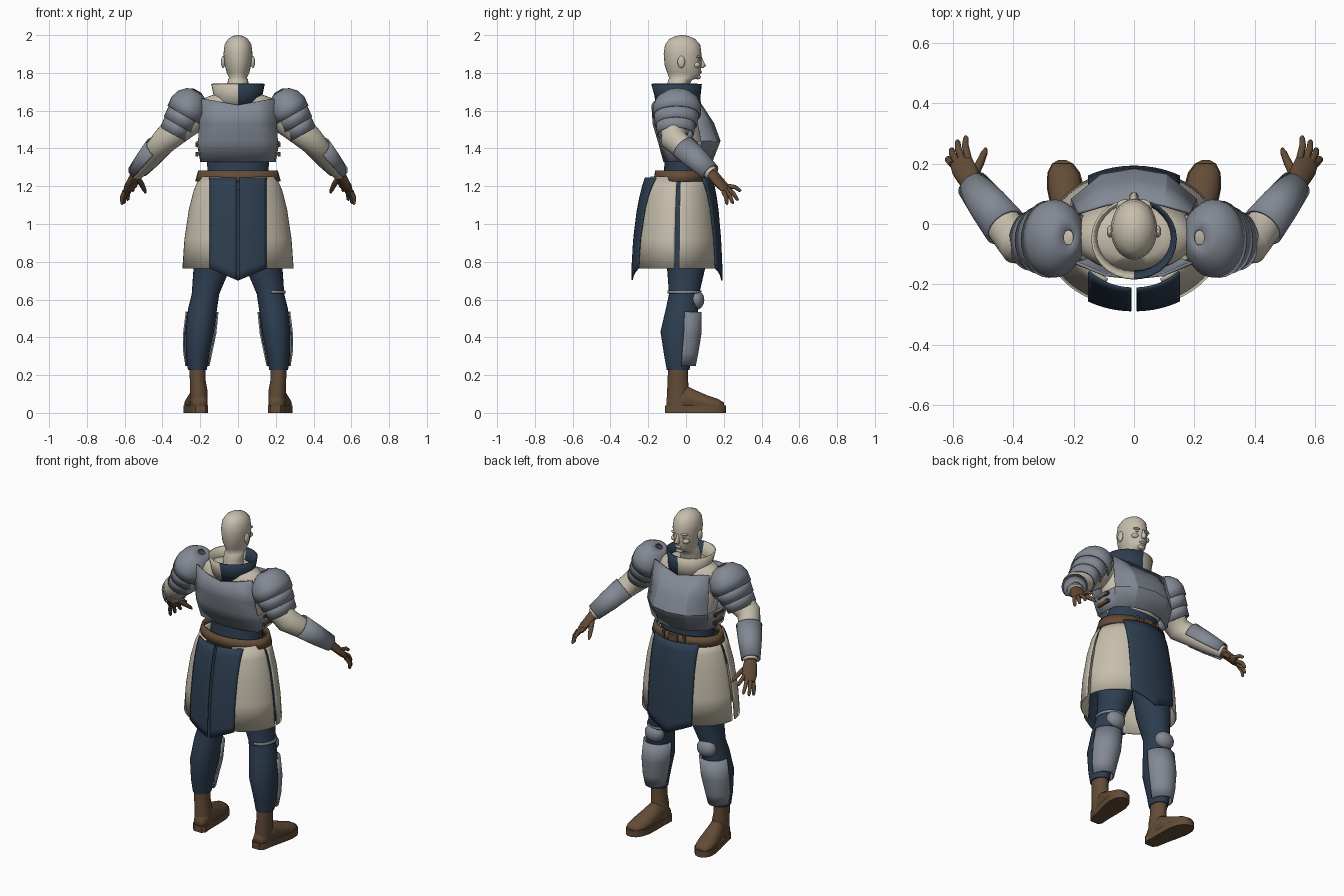
import bpy, bmesh, math
from mathutils import Vector

old = bpy.data.objects.get("Cube")
if old:
    bpy.data.objects.remove(old, do_unlink=True)


def material(name, rgb):
    m = bpy.data.materials.new(name)
    m.use_nodes = True
    m.diffuse_color = (*rgb, 1)
    m.node_tree.nodes["Principled BSDF"].inputs["Base Color"].default_value = (*rgb, 1)
    return m


CREAM = material("cream", (0.57, 0.52, 0.42))
BLUE = material("navy_cloth", (0.026, 0.047, 0.08))
LEATHER = material("brown_leather", (0.125, 0.072, 0.038))
STEEL = material("steel", (0.225, 0.25, 0.295))


def finish(name, bm, mats, mirror=False, thick=0, sharp=40, rule=None):
    """Turn a bmesh into a shaded object with optional mirror and thickness."""
    bmesh.ops.recalc_face_normals(bm, faces=bm.faces)
    for f in bm.faces:
        f.smooth = True
        if rule:
            f.material_index = rule(f.calc_center_median())
    for e in bm.edges:
        if len(e.link_faces) == 2 and e.calc_face_angle(0) > math.radians(sharp):
            e.smooth = False
    me = bpy.data.meshes.new(name)
    bm.to_mesh(me)
    bm.free()
    for m in mats if isinstance(mats, list) else [mats]:
        me.materials.append(m)
    ob = bpy.data.objects.new(name, me)
    bpy.context.collection.objects.link(ob)
    if mirror:
        ob.modifiers.new("mirror", "MIRROR")
    if thick:
        s = ob.modifiers.new("thickness", "SOLIDIFY")
        s.thickness, s.offset = thick, 0
    return ob


def skin(name, rows, mats, closed=False, caps=False, keep=None, **kw):
    """Join rows of points into a surface."""
    bm = bmesh.new()
    vs = [[bm.verts.new(p) for p in row] for row in rows]
    n = len(rows[0])
    for a, b in zip(vs, vs[1:]):
        for i in range(n if closed else n - 1):
            j = (i + 1) % n
            quad = (a[i], a[j], b[j], b[i])
            if not keep or keep(sum((v.co for v in quad), Vector()) / 4):
                bm.faces.new(quad)
    if caps:
        bm.faces.new(vs[0])
        bm.faces.new(vs[-1])
    return finish(name, bm, mats, **kw)


def sweep(name, rings, mats, up=(0, 1, 0), axis=None, n=28, arc=None, caps=True, **kw):
    """Elliptical rings (x, y, z, side radius, up radius) along a path."""
    cs = [Vector(r[:3]) for r in rings]
    rows = []
    for i, r in enumerate(rings):
        t = Vector(axis) if axis else cs[min(i + 1, len(cs) - 1)] - cs[max(i - 1, 0)]
        t.normalize()
        v = Vector(up) - t * t.dot(Vector(up))
        v.normalize()
        u = v.cross(t)
        a0, a1 = arc or (0, 360)
        steps = n if arc is None else n + 1
        angs = [math.radians(a0 + (a1 - a0) * k / n) for k in range(steps)]
        rows.append([cs[i] + u * r[3] * math.cos(a) + v * r[4] * math.sin(a) for a in angs])
    return skin(name, rows, mats, closed=arc is None, caps=caps and arc is None, **kw)


def ball(name, loc, size, mat, mirror=False):
    bm = bmesh.new()
    bmesh.ops.create_uvsphere(bm, u_segments=20, v_segments=12, radius=1)
    for v in bm.verts:
        v.co = Vector([c + p * s for c, p, s in zip(loc, v.co, size)])
    return finish(name, bm, mat, mirror)


def box(name, loc, size, mat, mirror=False):
    bm = bmesh.new()
    bmesh.ops.create_cube(bm, size=1)
    for v in bm.verts:
        v.co = Vector([c + p * s for c, p, s in zip(loc, v.co, size)])
    return finish(name, bm, mat, mirror)


UP = (0, 0, 1)

# Head, neck and face
sweep("head", [(0, -.05, 1.6, .065, .065), (0, -.045, 1.73, .055, .058), (0, -.03, 1.763, .054, .063),
               (0, -.01, 1.773, .047, .08), (0, -.011, 1.80, .06, .088), (0, -.015, 1.84, .07, .098),
               (0, -.018, 1.9, .077, .1), (0, -.018, 1.95, .071, .093), (0, -.02, 1.98, .052, .068),
               (0, -.02, 1.995, .027, .034), (0, -.02, 2.0, .006, .008)], CREAM, axis=UP, sharp=75)
ball("ear", (.079, -.025, 1.858), (.011, .02, .032), CREAM, True)
sweep("nose", [(0, .074, 1.885, .007, .01), (0, .08, 1.86, .009, .014), (0, .086, 1.838, .016, .02),
               (0, .08, 1.826, .011, .012)], CREAM, axis=UP, n=12, sharp=75)
ball("brow", (.03, .064, 1.885), (.026, .017, .007), CREAM, True)
ball("cheek", (.038, .056, 1.842), (.022, .02, .016), CREAM, True)
ball("eye", (.03, .066, 1.868), (.014, .01, .006), CREAM, True)
ball("lips", (0, .073, 1.804), (.022, .011, .008), CREAM)
ball("chin", (0, .062, 1.778), (.024, .017, .012), CREAM)

# Two-tone standing collar
sweep("collar", [(0, -.04, 1.62, .125, .115), (0, -.045, 1.68, .125, .118), (0, -.05, 1.742, .138, .13)],
      [CREAM, BLUE], axis=UP, caps=False, thick=.008, rule=lambda c: int(c.x > 0))

# Shirt and waist
sweep("shirt", [(0, -.015, 1.34, .16, .105), (0, -.015, 1.45, .19, .125), (0, -.035, 1.56, .2, .125),
                (0, -.045, 1.63, .2, .11), (0, -.045, 1.67, .17, .095), (0, -.045, 1.695, .1, .07)],
      CREAM, axis=UP)
sweep("waist", [(0, -.015, 1.18, .17, .12), (0, -.012, 1.28, .162, .105), (0, -.01, 1.37, .165, .1)],
      BLUE, axis=UP)

# Faceted cuirass with open armholes: height, front, back, width
levels = [(1.33, .135, -.115, .195), (1.44, .178, -.145, .215), (1.53, .145, -.172, .21), (1.63, .08, -.178, .195)]
rows = []
for z, f, b, w in levels:
    half = [(0, f), (w * .5, f - .018), (w * .95, f * .45), (w, -.02), (w * .97, b * .72), (w * .5, b + .01), (0, b)]
    rows.append([(x, y, z + (.18 * x if z > 1.6 else 0)) for x, y in half])
skin("cuirass", rows, STEEL, mirror=True, thick=.01, sharp=18,
     keep=lambda c: not (c.x > .185 and c.z > 1.46))
for i, z in enumerate((1.37, 1.42)):
    box(f"side_strap_{i + 1}", (.213, -.01, z), (.014, .09, .016), LEATHER, True)
    box(f"side_buckle_{i + 1}", (.218, .02, z), (.012, .02, .024), LEATHER, True)

# Belt
sweep("belt", [(0, -.023, 1.225, .219, .142), (0, -.022, 1.282, .203, .133)], LEATHER,
      axis=UP, n=40, caps=False, thick=.016)
box("belt_buckle", (0, .12, 1.253), (.06, .018, .06), LEATHER)
box("belt_loop", (.07, .113, 1.253), (.014, .02, .064), LEATHER, True)

# Split skirt: height, centre, half width, half depth
skirt = [(1.25, -.038, .198, .162), (1.18, -.041, .23, .182), (1.08, -.044, .256, .2),
         (.92, -.047, .28, .217), (.765, -.048, .291, .225)]
rings = [(0, c, z, rx, ry) for z, c, rx, ry in skirt]
for side, arc in (("front", (3, 64)), ("rear", (-64, -3))):
    sweep(f"skirt_{side}", rings, CREAM, axis=UP, arc=arc, n=16, mirror=True, thick=.008)


def skirt_y(x, z, sign):
    z = max(z, skirt[-1][0])
    for a, b in zip(skirt, skirt[1:]):
        if z >= b[0]:
            k = (a[0] - z) / (a[0] - b[0])
            c, rx, ry = [p + (q - p) * k for p, q in zip(a[1:], b[1:])]
            return c + sign * (ry * math.sqrt(1 - (x / rx) ** 2) + .012)


def tabard(name, sign, x0):
    rows = []
    for r in range(13):
        row = []
        for k in range(9):
            x = x0 + (.15 - x0) * k / 8
            z = 1.245 + (.70 + .43 * x - 1.245) * r / 12
            row.append((x, skirt_y(x, z, sign), z))
        rows.append(row)
    skin(name, rows, BLUE, mirror=True, thick=.008)


tabard("tabard_front", 1, 0)
tabard("tabard_rear", -1, .009)

# Arms
sweep("arm", [(.17, -.045, 1.60, .075, .08), (.25, -.05, 1.565, .085, .09), (.32, -.06, 1.505, .077, .08),
              (.385, -.065, 1.445, .068, .07), (.43, -.005, 1.395, .062, .06), (.485, .065, 1.33, .054, .052),
              (.54, .14, 1.265, .036, .036)], CREAM, mirror=True, up=UP, sharp=75)
sweep("bracer", [(.425, -.01, 1.40, .07, .068), (.48, .06, 1.335, .062, .06), (.535, .13, 1.272, .05, .046)],
      STEEL, up=(.4, .3, 1), arc=(-35, 215), mirror=True, thick=.008)

# Layered shoulder armour
sweep("shoulder_cap", [(.215, -.045, 1.702, .02, .025), (.225, -.045, 1.688, .055, .07),
                       (.24, -.046, 1.658, .088, .108), (.26, -.048, 1.62, .102, .125),
                       (.283, -.05, 1.575, .1, .124)],
      STEEL, axis=(.5, 0, -.87), caps=False, mirror=True, thick=.008, sharp=75)
sweep("shoulder_lame_upper", [(.28, -.05, 1.59, .09, .116), (.315, -.053, 1.523, .086, .108)],
      STEEL, axis=(.5, 0, -.87), caps=False, mirror=True, thick=.008)
sweep("shoulder_lame_lower", [(.31, -.053, 1.54, .078, .102), (.345, -.056, 1.475, .074, .094)],
      STEEL, axis=(.5, 0, -.87), caps=False, mirror=True, thick=.008)

# Gloves
across = Vector((.125, -.035, -.07)).normalized()
sweep("palm", [(.53, .125, 1.278, .03, .033), (.55, .16, 1.24, .022, .04), (.567, .19, 1.205, .02, .042),
               (.578, .212, 1.18, .013, .036)], LEATHER, up=across, mirror=True, n=16)
knuckle = Vector((.574, .205, 1.187))
tips = {"index": (.557, .292, 1.175), "middle": (.585, .277, 1.125),
        "ring": (.605, .25, 1.108), "little": (.615, .218, 1.102)}
for i, (finger, tip) in enumerate(tips.items()):
    a, b = knuckle + across * (-.032 + .021 * i), Vector(tip)
    mid = a.lerp(b, .55) + Vector((.006, .004, .008))
    sweep(f"{finger}_finger", [(*a, .013, .012), (*mid, .0115, .0115), (*a.lerp(b, .9), .009, .009), (*b, .004, .004)],
          LEATHER, up=across, mirror=True, n=10, sharp=75)
sweep("thumb", [(.537, .15, 1.25, .017, .017), (.51, .2, 1.21, .014, .014), (.495, .235, 1.18, .011, .011),
                (.49, .25, 1.165, .005, .005)], LEATHER, up=UP, mirror=True, n=10, sharp=75)

# Trousers
sweep("trouser_leg", [(.11, -.025, 1.2, .1, .115), (.13, -.01, .95, .11, .115), (.14, 0, .76, .096, .1),
                      (.172, -.01, .63, .073, .08), (.188, -.022, .55, .077, .085), (.202, -.035, .43, .075, .1),
                      (.214, -.04, .3, .06, .075), (.215, -.042, .228, .05, .06)], BLUE, axis=UP, mirror=True)

# Leg armour
sweep("shin_plate", [(.19, -.008, .535, .083, .085), (.203, -.012, .42, .084, .09), (.213, -.02, .32, .073, .082),
                     (.215, -.025, .25, .06, .073)], STEEL, axis=UP, arc=(0, 180), mirror=True, thick=.008)
ball("knee_cap", (.178, .052, .598), (.06, .045, .053), STEEL, True)
sweep("knee_strap", [(.17, -.01, .632, .079, .086), (.166, -.008, .648, .081, .088)], STEEL,
      axis=UP, arc=(-85, 130), thick=.006)

# Boots
sweep("boot_shaft", [(.207, -.04, .03, .046, .06), (.208, -.042, .12, .046, .058), (.213, -.043, .17, .042, .054),
                     (.215, -.042, .245, .043, .054)], LEATHER, axis=UP, mirror=True)
sweep("boot_foot", [(.203, -.103, .05, .028, .03), (.205, -.07, .06, .044, .055), (.21, 0, .075, .047, .07),
                    (.218, .055, .06, .054, .058), (.227, .12, .048, .058, .042), (.233, .17, .042, .05, .032),
                    (.237, .2, .037, .03, .018)], LEATHER, axis=(0, 1, 0), up=UP, mirror=True, sharp=75)
sole = [(-.11, .026), (-.09, .043), (-.03, .046), (.05, .056), (.12, .062), (.17, .054), (.2, .035), (.212, .012)]
outline = [(.212 + .12 * y + s * w, y) for s in (1, -1) for y, w in sole[::s]]
skin("boot_sole", [[(x, y, z) for x, y in outline] for z in (0, .038)], LEATHER,
     closed=True, caps=True, mirror=True)
